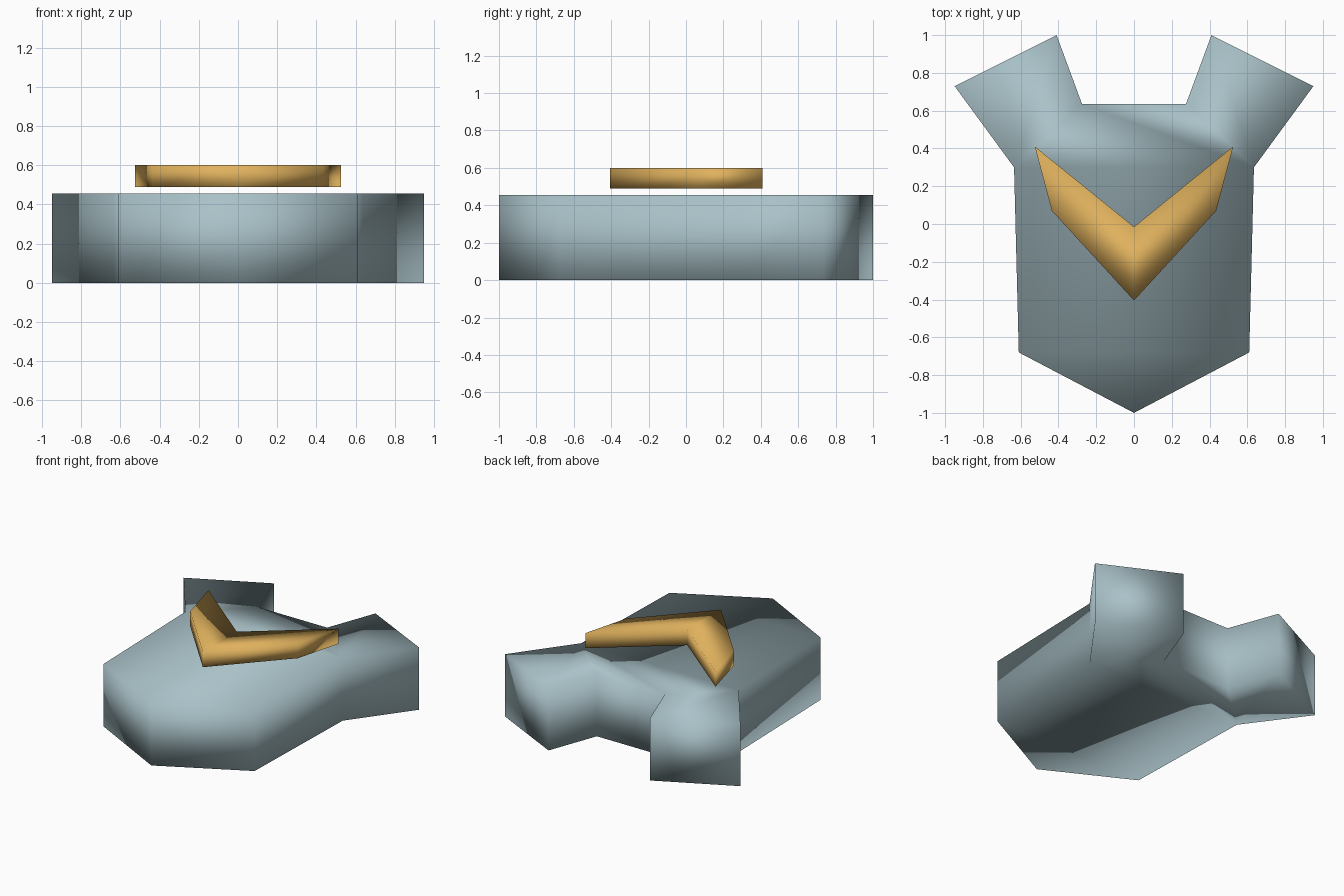
import bpy
import bmesh

cube = bpy.data.objects.get("Cube")
if cube:
    bpy.data.objects.remove(cube, do_unlink=True)


def make_material(name, rgb):
    mat = bpy.data.materials.new(name)
    mat.use_nodes = True
    colour = (*rgb, 1.0)
    mat.diffuse_color = colour
    mat.node_tree.nodes["Principled BSDF"].inputs["Base Color"].default_value = colour
    return mat


def mirrored_slab(name, half, bottom, top, mat):
    """Extrude a symmetric outline. The half outline runs from the front
    centre, round the +x side, to the back."""
    left = [(-x, y) for x, y in reversed(half) if x > 0]
    bm = bmesh.new()
    verts = [bm.verts.new((x, y, bottom)) for x, y in half + left]
    base = bm.faces.new(verts)
    extruded = bmesh.ops.extrude_face_region(bm, geom=[base], use_keep_orig=True)
    for item in extruded["geom"]:
        if isinstance(item, bmesh.types.BMVert):
            item.co.z = top
    bmesh.ops.recalc_face_normals(bm, faces=bm.faces)
    # shared normals run round every edge
    for face in bm.faces:
        face.smooth = True
    mesh = bpy.data.meshes.new(name)
    bm.to_mesh(mesh)
    bm.free()
    mesh.materials.append(mat)
    obj = bpy.data.objects.new(name, mesh)
    bpy.context.collection.objects.link(obj)
    return obj


blue_grey = make_material("pale blue grey", (0.40, 0.54, 0.58))
gold = make_material("warm gold", (0.74, 0.44, 0.11))

# Shirt shaped body: pointed hem, flared sleeves and a square neck
body_half = [(0, -1.0), (0.61, -0.68), (0.635, 0.3),
             (0.95, 0.73), (0.41, 1.0), (0.275, 0.635)]
mirrored_slab("body", body_half, 0.0, 0.455, blue_grey)

# Chevron floating above the chest
chevron_half = [(0, -0.405), (0.435, 0.07), (0.525, 0.41)]
notch = [(0, -0.015)]
mirrored_slab("chevron", chevron_half + notch, 0.49, 0.6, gold)
